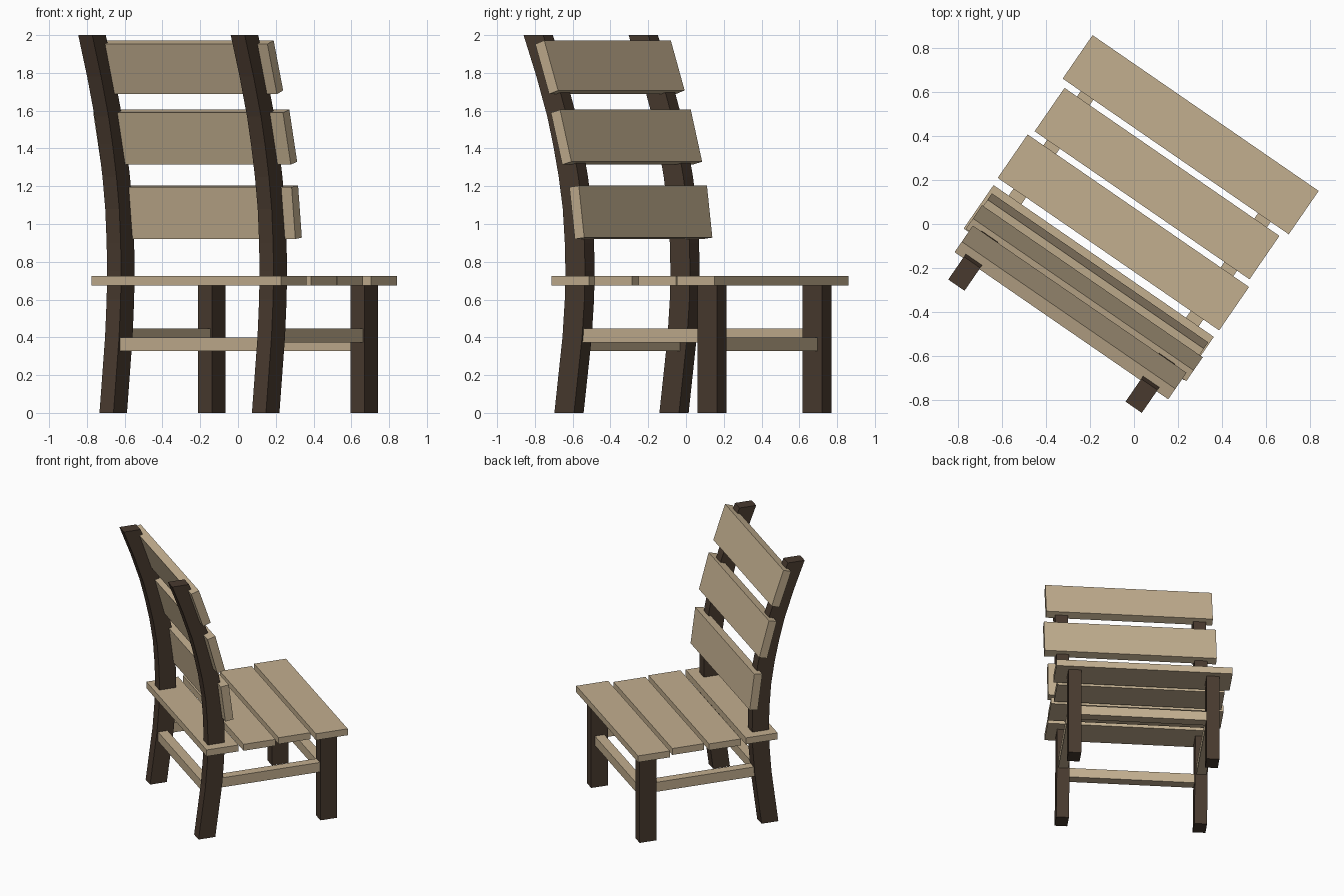
import bpy, bmesh, math
from mathutils import Matrix

if "Cube" in bpy.data.objects:
    bpy.data.objects.remove(bpy.data.objects["Cube"])

# The chair is built square (x = width, y = forward) and then turned about z
TURN = Matrix.Rotation(math.radians(-34.56), 4, 'Z')
CX = -0.018  # middle of the chair across its width


def material(name, rgb):
    m = bpy.data.materials.new(name)
    m.diffuse_color = (*rgb, 1)
    m.use_nodes = True
    m.node_tree.nodes["Principled BSDF"].inputs["Base Color"].default_value = m.diffuse_color
    return m


light_wood = material("light wood", (0.54, 0.425, 0.275))
dark_wood = material("dark wood", (0.065, 0.042, 0.028))


def extrude_profile(name, profile, x0, x1, mat):
    """Extrude a (y, z) outline across the chair from x0 to x1."""
    bm = bmesh.new()
    a = [bm.verts.new((x0, y, z)) for y, z in profile]
    b = [bm.verts.new((x1, y, z)) for y, z in profile]
    n = len(profile)
    bm.faces.new(a)
    bm.faces.new(b[::-1])
    for i in range(n):
        j = (i + 1) % n
        bm.faces.new((a[i], b[i], b[j], a[j]))
    bmesh.ops.recalc_face_normals(bm, faces=bm.faces)
    bm.transform(TURN)
    mesh = bpy.data.meshes.new(name)
    bm.to_mesh(mesh)
    bm.free()
    mesh.materials.append(mat)
    obj = bpy.data.objects.new(name, mesh)
    bpy.context.collection.objects.link(obj)
    return obj


def box(name, x0, x1, y0, y1, z0, z1, mat):
    return extrude_profile(name, [(y0, z0), (y1, z0), (y1, z1), (y0, z1)], x0, x1, mat)


# Seat planks: half length, back edge
for half, y in ((0.625, 0.361), (0.594, 0.091), (0.612, -0.179), (0.609, -0.457)):
    box("seat_plank", CX - half, CX + half, y, y + 0.24, 0.675, 0.725, light_wood)

# Curved back legs: rear edge as (y, z)
rear = [(-0.490, 0), (-0.464, 0.2), (-0.438, 0.4), (-0.423, 0.6), (-0.419, 0.75),
        (-0.423, 0.9), (-0.436, 1.08), (-0.462, 1.25), (-0.498, 1.42),
        (-0.536, 1.57), (-0.605, 1.78), (-0.688, 2.0)]
outline = rear + [(y + 0.126, z) for y, z in reversed(rear)]
for side in (-1, 1):
    c = CX + side * 0.49
    extrude_profile("back_leg", outline, c - 0.045, c + 0.045, dark_wood)
    # Straight front legs and side stretchers
    box("front_leg", c - 0.045, c + 0.045, 0.429, 0.555, 0, 0.68, dark_wood)
    box("side_stretcher", c - 0.035, c + 0.035, -0.35, 0.46, 0.373, 0.447, light_wood)

# Front and back stretchers
for name, y in (("back_stretcher", -0.43), ("front_stretcher", 0.456)):
    box(name, CX - 0.47, CX + 0.47, y, y + 0.072, 0.328, 0.40, light_wood)

# Leaning back slats: ends, front face bottom (y, z) and top (y, z)
slats = [(-0.612, 0.584, -0.252, 0.928, -0.287, 1.203),
         (-0.618, 0.602, -0.322, 1.33, -0.395, 1.605),
         (-0.600, 0.581, -0.422, 1.707, -0.511, 1.972)]
for x0, x1, yb, zb, yt, zt in slats:
    length = math.hypot(yt - yb, zt - zb)
    dy, dz = -(zt - zb) / length * 0.061, (yt - yb) / length * 0.061
    extrude_profile("back_slat", [(yb, zb), (yt, zt), (yt + dy, zt + dz), (yb + dy, zb + dz)],
                    x0, x1, light_wood)
